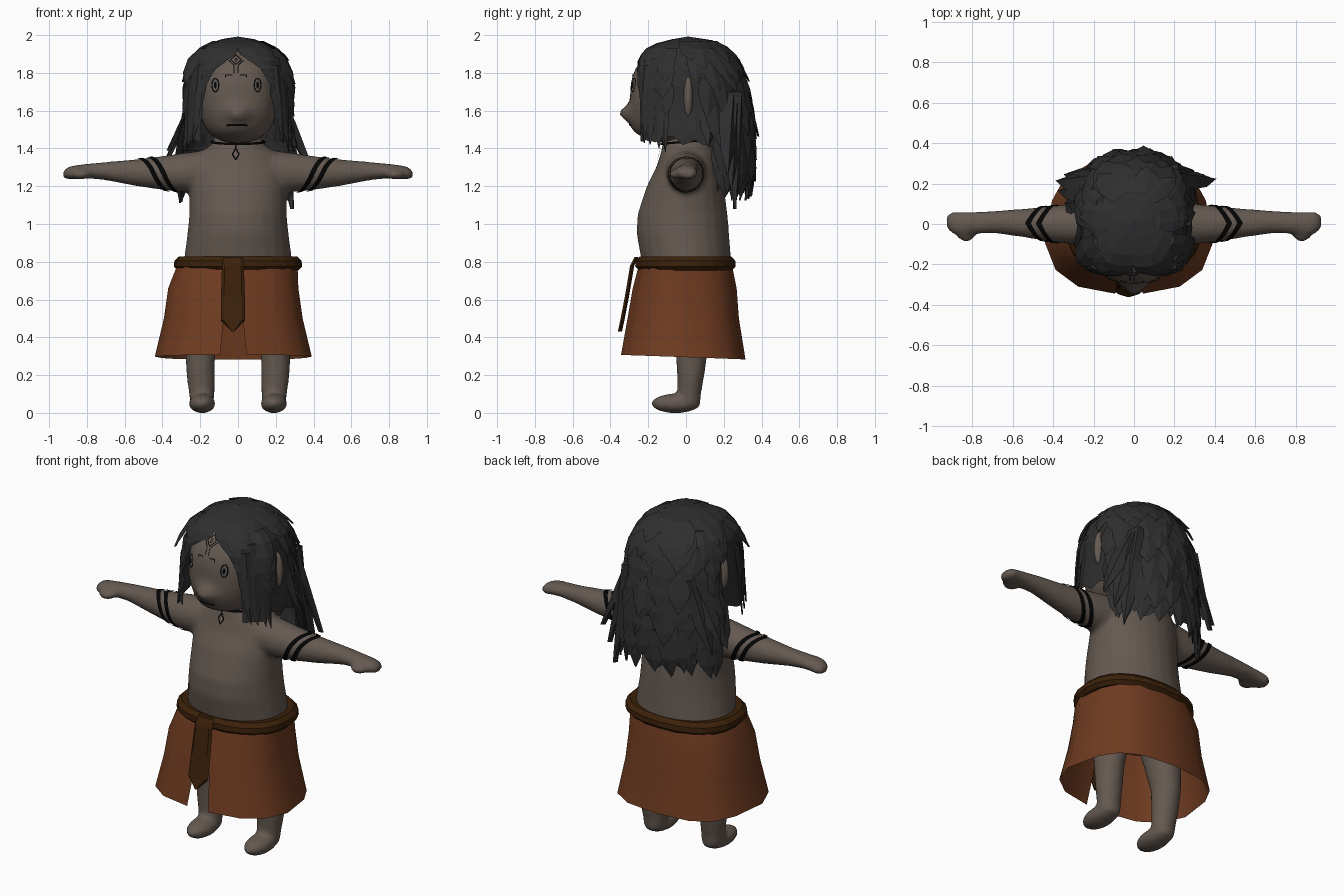
import bpy, bmesh, math, random
from mathutils import Vector

if "Cube" in bpy.data.objects:
    bpy.data.objects.remove(bpy.data.objects["Cube"])

random.seed(4)
TAU = math.tau


def material(name, rgb):
    m = bpy.data.materials.new(name)
    m.diffuse_color = (*rgb, 1)
    m.use_nodes = True
    m.node_tree.nodes["Principled BSDF"].inputs["Base Color"].default_value = m.diffuse_color
    return m


SKIN = material("skin brown", (0.128, 0.100, 0.082))
HAIR = material("charcoal hair", (0.028, 0.028, 0.029))
CLOTH = material("rust cloth", (0.158, 0.044, 0.015))
BELT = material("dark leather", (0.044, 0.015, 0.003))
INK = material("black ink", (0.001, 0.001, 0.001))
EYE = material("eye grey", (0.11, 0.10, 0.09))


def finish(name, bm, mat, smooth=False, normals=True):
    if normals:
        bmesh.ops.recalc_face_normals(bm, faces=bm.faces)
    me = bpy.data.meshes.new(name)
    bm.to_mesh(me)
    bm.free()
    me.materials.append(mat)
    for p in me.polygons:
        p.use_smooth = smooth
    ob = bpy.data.objects.new(name, me)
    bpy.context.collection.objects.link(ob)
    return ob


def loft(bm, rings, closed=True, cap=True):
    """Skin a list of point rings."""
    vs = [[bm.verts.new(p) for p in r] for r in rings]
    n = len(vs[0])
    for a, b in zip(vs, vs[1:]):
        for i in range(n if closed else n - 1):
            j = (i + 1) % n
            bm.faces.new((a[i], a[j], b[j], b[i]))
    if cap:
        bm.faces.new(vs[0][::-1])
        bm.faces.new(vs[-1])


def interp(table, t):
    """Linear lookup in rows whose first entry is the key."""
    if t <= table[0][0]:
        return table[0][1:]
    for a, b in zip(table, table[1:]):
        if t <= b[0]:
            f = (t - a[0]) / (b[0] - a[0])
            return [p + (q - p) * f for p, q in zip(a[1:], b[1:])]
    return table[-1][1:]


def spow(v, e):
    return math.copysign(abs(v) ** e, v)


def ball(bm, c, r):
    g = bmesh.ops.create_uvsphere(bm, u_segments=20, v_segments=12, radius=1)
    for v in g["verts"]:
        v.co = Vector(c) + Vector(v.co[i] * r[i] for i in range(3))


# Body: torso, arms and legs fused into one smooth skin
TORSO = [(.6, .27, -.2, .2), (.8, .288, -.235, .24), (.95, .268, -.262, .228), (1.05, .258, -.257, .22),
         (1.2, .258, -.208, .2), (1.3, .25, -.158, .18), (1.37, .22, -.135, .16), (1.42, .14, -.125, .13),
         (1.5, .11, -.1, .1)]
ARM = [(.1, 1.285, .115, 0, .115), (.3, 1.272, .103, 0, .1), (.4, 1.27, .09, 0, .09), (.55, 1.272, .07, .005, .07),
       (.7, 1.28, .049, .01, .055), (.8, 1.28, .039, .005, .055), (.86, 1.275, .037, 0, .06),
       (.9, 1.268, .034, .008, .056), (.925, 1.265, .02, .008, .035)]
LEG = [(.03, .19, .02, .06, .055), (.1, .192, .018, .068, .062), (.2, .198, .025, .075, .073), (.32, .2, .03, .08, .085),
       (.5, .18, .02, .1, .11), (.7, .15, 0, .12, .13)]


def arm_point(x, a, s, off=0):
    zc, rz, yc, ry = interp(ARM, x)
    return (s * x, yc + (ry + off) * math.cos(a), zc + (rz + off) * math.sin(a))


A24 = [TAU * i / 24 for i in range(24)]
bm = bmesh.new()
loft(bm, [[(rx * math.cos(a), (f + b) / 2 + (b - f) / 2 * math.sin(a), z) for a in A24] for z, rx, f, b in TORSO])
for s in (-1, 1):
    loft(bm, [[arm_point(r[0], a, s) for a in A24] for r in ARM])
    loft(bm, [[(s * cx + rx * math.cos(a), cy + ry * math.sin(a), z) for a in A24] for z, cx, cy, rx, ry in LEG])
    ball(bm, (s * .83, -.045, 1.262), (.05, .045, .028))
    ball(bm, (s * .19, -.055, .05), (.072, .132, .052))
body = finish("body", bm, SKIN, True)
m = body.modifiers.new("fuse", "REMESH")
m.mode, m.voxel_size, m.use_smooth_shade = "VOXEL", 0.014, True
m = body.modifiers.new("soften", "SMOOTH")
m.factor, m.iterations = 0.5, 9


# Head: rounded block, fuller at the jaw, with a pointed nose
def face_shift(x, z):
    jaw = .035 * math.exp(-(x / .11) ** 2 - ((z - 1.49) / .06) ** 2)
    return jaw + .062 * math.exp(-(x / .06) ** 2 - ((z - 1.585) / .042) ** 2)


def head_y(x, z):
    k = 1 - (abs(x) / .208) ** 2.5 - (abs(z - 1.675) / .245) ** 2.5
    return -.06 - .235 * max(k, 0) ** .4 - face_shift(x, z)


bm = bmesh.new()
bmesh.ops.create_uvsphere(bm, u_segments=48, v_segments=32, radius=1)
for v in bm.verts:
    d = v.co.normalized()
    k = sum(abs(c) ** 2.5 for c in d) ** -.4
    v.co = (d.x * k * .208, d.y * k * .235 - .06, d.z * k * .245 + 1.675)
    if v.co.y < -.06:
        v.co.y -= face_shift(v.co.x, v.co.z)
finish("head", bm, SKIN, True)

bm = bmesh.new()
for s in (-1, 1):
    ball(bm, (s * .245, .012, 1.67), (.042, .027, .11))
finish("ears", bm, SKIN, True)


# Painted marks: thin strips and discs hugging a surface
def chest_y(x, z):
    rx, f, b = interp(TORSO, z)
    return (f + b) / 2 - (b - f) / 2 * math.sqrt(max(0, 1 - (x / rx) ** 2)) - .003


def stroke(bm, pts, w, surf, closed=False):
    pts = [Vector(p) for p in pts]
    if closed:
        pts.append(pts[0])
    for a, b in zip(pts, pts[1:]):
        d = (b - a).normalized()
        n = Vector((-d.y, d.x)) * w / 2
        steps = max(1, int((b - a).length / .02))
        for i in range(steps):
            p, q = a.lerp(b, i / steps), a.lerp(b, (i + 1) / steps)
            bm.faces.new([bm.verts.new((c.x, surf(c.x, c.y) - .005, c.y)) for c in (p - n, q - n, q + n, p + n)])


def oval(cx, cz, rx, rz, n=14):
    return [(cx + rx * math.cos(TAU * i / n), cz + rz * math.sin(TAU * i / n)) for i in range(n)]


ink, white, pupil = bmesh.new(), bmesh.new(), bmesh.new()
for s in (-1, 1):
    cx = s * .112 - .008
    stroke(ink, oval(cx, 1.735, .018, .036), .007, head_y, True)
    for b, r, off in ((white, (.018, .036), .004), (pupil, (.007, .018), .007)):
        b.faces.new([b.verts.new((x, head_y(x, z) - off, z)) for x, z in oval(cx, 1.735, *r)])
    stroke(ink, [(s * .02 - .01, 1.79), (s * .055 - .01, 1.79), (s * .055 - .01, 1.775)], .005, head_y)
    stroke(ink, [(s * .01 - .01, 1.80), (s * .01 - .01, 1.84), (s * .04 - .01, 1.868)], .005, head_y)
stroke(ink, [(-.01, 1.895), (.018, 1.87), (-.01, 1.845), (-.038, 1.87)], .005, head_y, True)
stroke(ink, oval(-.01, 1.87, .006, .009, 6), .004, head_y, True)
stroke(ink, [(-.06, 1.522), (-.02, 1.525), (.02, 1.525), (.05, 1.522)], .011, head_y)
stroke(ink, [(-.012, 1.40), (.006, 1.37), (-.012, 1.34), (-.030, 1.37)], .007, chest_y, True)
stroke(ink, [(-.012, 1.425), (-.012, 1.40)], .007, chest_y)
finish("face_and_chest_marks", ink, INK, normals=False)
finish("eyes", white, EYE, normals=False)
finish("pupils", pupil, INK, normals=False)

bm = bmesh.new()
loft(bm, [[(r * math.cos(a), .002 + r * .95 * math.sin(a), z + .012 * math.sin(a)) for a in A24]
          for r, z in ((.148, 1.430), (.141, 1.442))], cap=False)
finish("necklace", bm, INK)


# Arm bands: two slanted stripes peaking on top of each arm
def slant(a):
    return .038 * (math.sin(a) + math.copysign(1 - abs(math.cos(a)), math.sin(a)))


bm = bmesh.new()
for s in (-1, 1):
    for c in (.395, .448):
        loft(bm, [[arm_point(c + e + slant(a), a, s, .004) for a in A24] for e in (-.014, .014)], cap=False)
finish("arm_bands", bm, INK, True)

# Skirt: flared cloth open at the front, hem dipping at the back
SKIRT = [(.295, .42, -.345, .315, .07), (.5, .372, -.31, .28, .05), (.66, .35, -.282, .268, .03),
         (.80, .32, -.245, .24, .012)]
bm = bmesh.new()
rings = []
for z, rx, f, b, gap in SKIRT:
    ring = []
    g = math.asin((gap / rx) ** (1 / .75))
    for i in range(15):
        a = g + (TAU - 2 * g) * i / 14
        y = spow(-math.cos(a), .75)
        x = rx * spow(math.sin(a), .75) * (.93 if y > .1 else 1)
        ring.append((x - .025 * (z < .7), y * (-f if y < 0 else b), z - .012 * y * (z < .4)))
    rings.append(ring)
loft(bm, rings, closed=False, cap=False)
finish("skirt", bm, CLOTH, True)

# Belt and hanging flap
bm = bmesh.new()
loft(bm, [[((.295 + o) * spow(math.cos(a), .85), -.003 + (.222 + o) * spow(math.sin(a), .85), z) for a in A24]
          for o, z in ((-.05, .765), (.025, .755), (.044, .775), (.042, .805), (.02, .828), (-.05, .822))], cap=False)
finish("belt", bm, BELT)
bm = bmesh.new()
loft(bm, [[(-.027 + sx * w, y + sy * .011, z)
           for sx, sy in ((-1, 0), (-.75, -1), (.75, -1), (1, 0), (.75, 1), (-.75, 1))]
          for z, w, y in ((.825, .05, -.262), (.78, .058, -.285), (.62, .063, -.312), (.49, .064, -.337),
                          (.43, .006, -.35))])
finish("belt_flap", bm, BELT)

# Hair: scalp shell plus overlapping pointed locks
SHELL = [(1.05, .29, .20, .27), (1.25, .31, .24, .32), (1.44, .285, .285, .33), (1.6, .262, .288, .32),
         (1.75, .257, .29, .295), (1.85, .24, .275, .255), (1.92, .20, .235, .205), (1.965, .13, .15, .15),
         (1.985, .06, .05, .09), (1.992, .002, .002, .002)]


def hair_point(z, a, off=0):
    """Angle 0 faces front; the front is squarer than the back."""
    rx, f, b = interp(SHELL, z)
    x, y = math.sin(a), -math.cos(a)
    e = .62 if y < 0 else .9
    return Vector(((rx + off) * spow(x, e), spow(y, e) * ((f if y < 0 else b) + off) + .012, z))


HAIRLINE = [(1.44, .20), (1.6, .19), (1.75, .165), (1.83, .115), (1.89, .02), (1.91, 0)]
bm = bmesh.new()
rings = []
ends = [random.uniform(-.05, .03) for _ in range(49)]
for r in range(15):
    t = r / 14
    ring = []
    for i in range(49):
        u = i / 24 - 1
        low = (1.20 if abs(u) < .45 else 1.45) + ends[i] * (1 if abs(u) < .8 else .3)
        z = 1.992 - (1.992 - low) * t ** 1.4
        x0 = interp(HAIRLINE, z)[0] / interp(SHELL, z)[0]
        a0 = math.asin(min(1, x0) ** (1 / .62)) if z < 1.91 else 0
        ring.append(hair_point(z, math.pi + u * (math.pi - a0), random.uniform(-.004, .006) if r else 0))
    rings.append(ring)
loft(bm, rings, closed=False, cap=False)
finish("hair_shell", bm, HAIR, normals=False)


def lock(bm, pts, width, thick):
    """Pointed lock with a ridge facing outward."""
    rings = []
    for i, p in enumerate(pts):
        t = i / (len(pts) - 1)
        w = width * (.75, 1, .72, .03)[i]
        out = Vector((p.x, p.y, 0)).normalized()
        side = Vector((-out.y, out.x, 0))
        rings.append([p - side * w, p + out * thick * (1 - t * .8), p + side * w, p - out * thick * .4])
    loft(bm, rings)


bm = bmesh.new()
ROWS = [(1.97, .13, 8, 70), (1.93, .17, 11, 64), (1.86, .20, 12, 64), (1.77, .23, 13, 66), (1.68, .25, 13, 72),
        (1.58, .27, 12, 82), (1.47, .29, 11, 92), (1.39, .27, 9, 105)]
for z0, length, count, start in ROWS:
    for i in range(count):
        deg = start + (360 - 2 * start) * (i + random.uniform(.2, .8)) / count
        if z0 < 1.87 and min(abs(deg - 90), abs(deg - 270)) < 14:
            continue
        a, ln = math.radians(deg), length * random.uniform(.8, 1.15)
        sway = random.uniform(-.15, .15)
        flare = random.uniform(.025, .045)
        pts = [hair_point(z0 - ln * t, a + sway * t, .002 + flare * t) for t in (0, .3, .7, 1)]
        lock(bm, pts, random.uniform(.05, .075), .018)
for s in (-1, 1):
    # front curtains beside the face
    for deg, z0, z1, w in ((46, 1.84, 1.43, .035), (56, 1.88, 1.42, .05), (68, 1.86, 1.40, .045), (75, 1.8, 1.38, .03)):
        a = math.radians(s * deg)
        lock(bm, [hair_point(z0 + (z1 - z0) * t, a, .010 * t) for t in (0, .35, .75, 1)], w, .014)
# loose outer locks, fuller on one side
for x, y, z in ((-.37, .16, 1.39), (-.33, .10, 1.42), (-.38, .21, 1.34), (-.34, .24, 1.28),
                (.31, .12, 1.41), (.40, .22, 1.26), (.29, .26, 1.08), (.34, .24, 1.18)):
    p, q = Vector((math.copysign(.19, x), y, 1.70)), Vector((x, y, z))
    lock(bm, [p.lerp(q, t) for t in (0, .35, .7, 1)], .06, .045)
finish("hair_locks", bm, HAIR)
